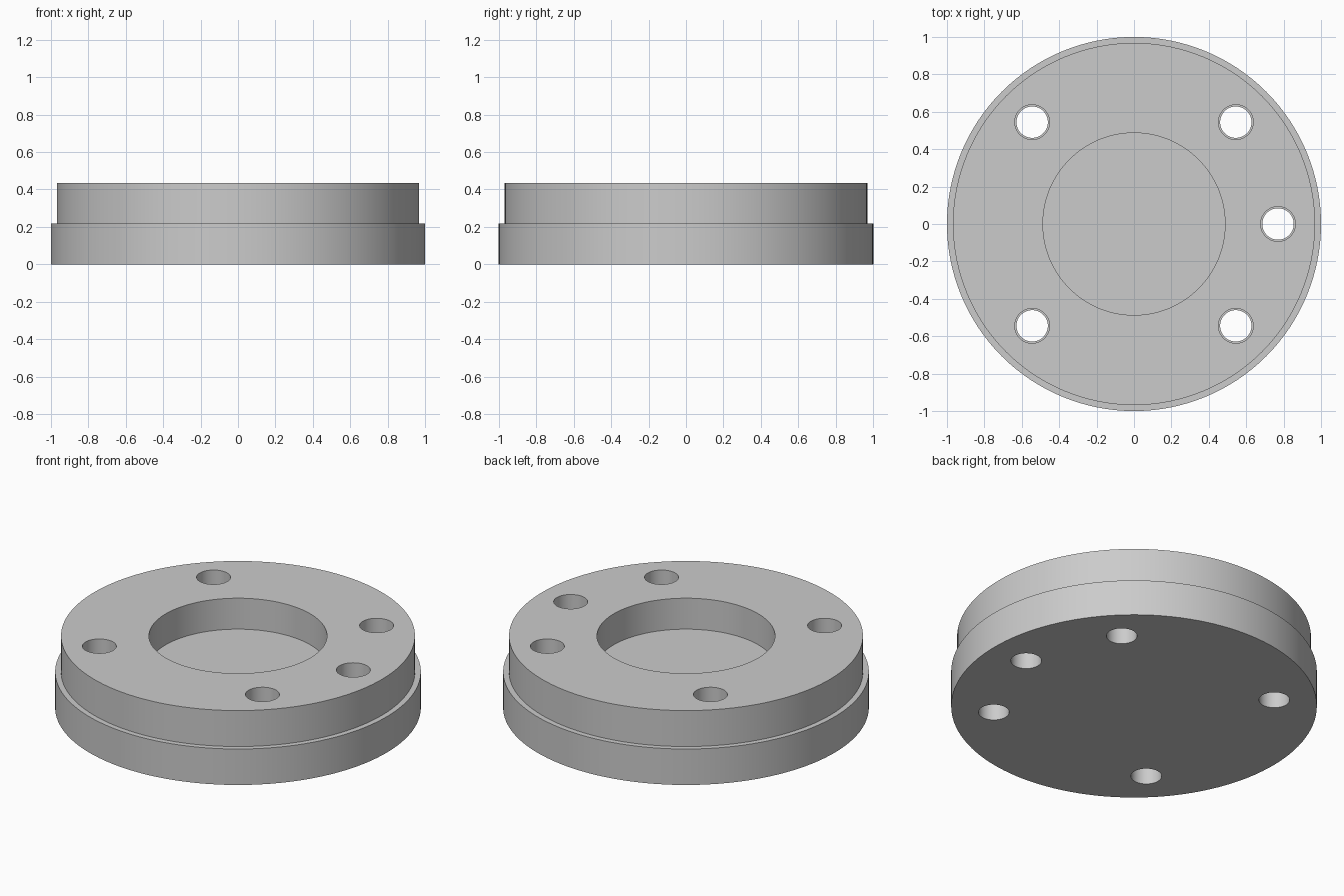
import bpy
import bmesh
from math import cos, sin, pi, radians

cube = bpy.data.objects.get("Cube")
if cube:
    bpy.data.objects.remove(cube, do_unlink=True)

HEIGHT, STEP, FLOOR = 0.434, 0.217, 0.247
BOLT_CIRCLE = 0.77

metal = bpy.data.materials.new("plain_grey")
metal.use_nodes = True
grey = (0.6, 0.6, 0.6, 1)
metal.diffuse_color = grey
metal.node_tree.nodes["Principled BSDF"].inputs["Base Color"].default_value = grey


def lathe(name, profile, sides, centre=(0, 0)):
    """Closed solid turned from (radius, height) points, capped at both ends."""
    bm = bmesh.new()
    rings = [[bm.verts.new((centre[0] + r * cos(2 * pi * i / sides),
                            centre[1] + r * sin(2 * pi * i / sides), z))
              for i in range(sides)] for r, z in profile]
    for low, high in zip(rings, rings[1:]):
        for i in range(sides):
            j = (i + 1) % sides
            bm.faces.new((low[i], low[j], high[j], high[i]))
    bm.faces.new(rings[0][::-1])
    bm.faces.new(rings[-1])
    bmesh.ops.recalc_face_normals(bm, faces=bm.faces)
    mesh = bpy.data.meshes.new(name)
    bm.to_mesh(mesh)
    bm.free()
    mesh.materials.append(metal)
    obj = bpy.data.objects.new(name, mesh)
    bpy.context.collection.objects.link(obj)
    return obj


# Stepped disc with a round blind recess in its top
disc = lathe("flange_disc", [(1, 0), (1, STEP), (0.968, STEP), (0.968, HEIGHT),
                             (0.487, HEIGHT), (0.487, FLOOR)], 128)
bpy.context.view_layer.objects.active = disc

# Five bolt holes, slightly wider in the upper half
for angle in (0, 45, 135, 225, 315):
    a = radians(angle)
    cutter = lathe("hole_cutter", [(0.084, -0.1), (0.084, STEP), (0.093, STEP),
                                   (0.093, HEIGHT + 0.1)], 48,
                   (BOLT_CIRCLE * cos(a), BOLT_CIRCLE * sin(a)))
    cutter.hide_render = True
    cut = disc.modifiers.new("bolt_hole", 'BOOLEAN')
    cut.operation = 'DIFFERENCE'
    cut.solver = 'EXACT'
    cut.object = cutter
    bpy.ops.object.modifier_apply(modifier=cut.name)
    bpy.data.objects.remove(cutter, do_unlink=True)

# Smooth round walls with crisp rims
bpy.ops.object.select_all(action='DESELECT')
disc.select_set(True)
bpy.ops.object.shade_smooth_by_angle(angle=radians(30))
